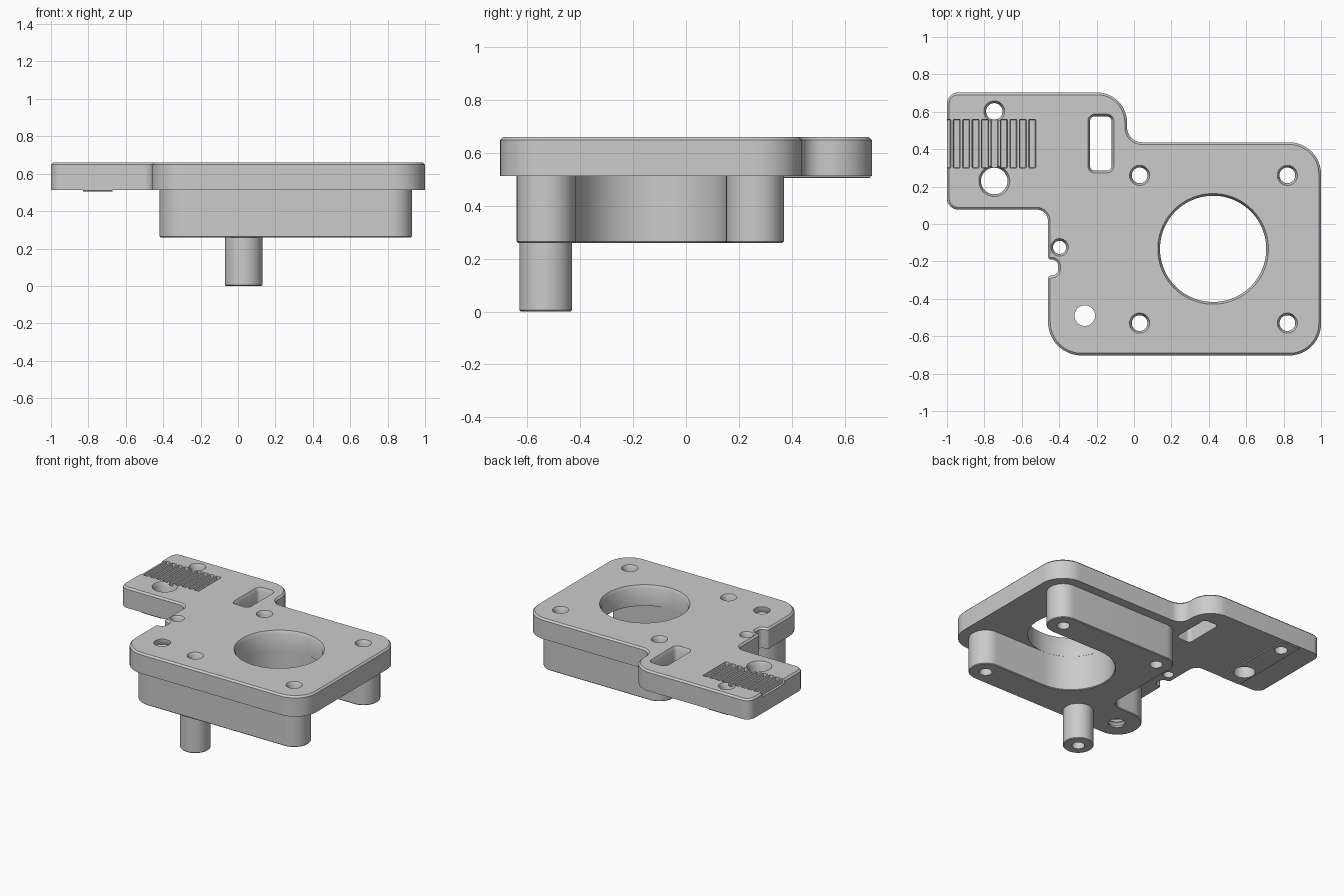
import bpy, bmesh
from math import sin, cos, pi, radians
from mathutils import Vector

if "Cube" in bpy.data.objects:
    bpy.data.objects.remove(bpy.data.objects["Cube"], do_unlink=True)

GREY = (0.6, 0.6, 0.6, 1)
grey = bpy.data.materials.new("plain_grey")
grey.use_nodes = True
grey.diffuse_color = GREY
grey.node_tree.nodes["Principled BSDF"].inputs["Base Color"].default_value = GREY

TOP, UNDER, BASE = 0.66, 0.513, 0.26
CHAMFER = 0.012
MOUTH = 0.022  # depth of the steep chamfer around openings


def loft(name, rings):
    """Skin a stack of matching closed rings, listed from low to high."""
    bm = bmesh.new()
    loops = [[bm.verts.new(p) for p in ring] for ring in rings]
    n = len(loops[0])
    for a, b in zip(loops, loops[1:]):
        for i in range(n):
            j = (i + 1) % n
            bm.faces.new((a[i], a[j], b[j], b[i]))
    bm.faces.new(loops[0][::-1])
    bm.faces.new(loops[-1])
    mesh = bpy.data.meshes.new(name)
    bm.to_mesh(mesh)
    bm.free()
    ob = bpy.data.objects.new(name, mesh)
    mesh.materials.append(grey)
    bpy.context.collection.objects.link(ob)
    return ob


def outline(corners, z, inset=0, steps=12):
    """Counter-clockwise right-angled outline with rounded corners (x, y, radius)."""
    ring = []
    for i, (x, y, r) in enumerate(corners):
        p = Vector((x, y))
        u = (Vector(corners[i - 1][:2]) - p).normalized()
        v = (Vector(corners[(i + 1) % len(corners)][:2]) - p).normalized()
        side = 1 if v.cross(u) > 0 else -1
        p += (u + v) * inset * side
        r -= inset * side
        c = p + (u + v) * r
        for k in range(steps + 1):
            a = k / steps * pi / 2
            q = c - (v * cos(a) + u * sin(a)) * r
            ring.append((q.x, q.y, z))
    return ring


def prism(name, corners, levels):
    return loft(name, [outline(corners, z, inset) for z, inset in levels])


def lathe(name, x, y, levels, sides=48):
    return loft(name, [[(x + r * cos(2 * pi * i / sides), y + r * sin(2 * pi * i / sides), z)
                        for i in range(sides)] for z, r in levels])


def rectangle(x0, x1, y0, y1, r):
    return [(x0, y0, r), (x1, y0, r), (x1, y1, r), (x0, y1, r)]


def hole(x, y, r, sides=48):
    """Through hole with a chamfered mouth at the top."""
    return lathe("hole_cutter", x, y, [(-0.1, r), (TOP - MOUTH, r), (TOP, r + CHAMFER),
                                       (TOP + 0.1, r + CHAMFER)], sides)


def cut(targets, cutters):
    for c in cutters:
        for t in targets:
            mod = t.modifiers.new("cut", "BOOLEAN")
            mod.operation, mod.solver, mod.object = "DIFFERENCE", "EXACT", c
            bpy.context.view_layer.objects.active = t
            bpy.ops.object.modifier_apply(modifier=mod.name)
    for c in cutters:
        bpy.data.objects.remove(c, do_unlink=True)


# Mounting plate with side tab and edge notch
plate = prism("mounting_plate", [
    (1, -0.703, 0.17), (1, 0.437, 0.17), (-0.037, 0.437, 0.08), (-0.037, 0.703, 0.16),
    (-1, 0.703, 0.06), (-1, 0.077, 0.06), (-0.46, 0.077, 0.06),
    (-0.46, -0.19, 0.016), (-0.405, -0.19, 0.035), (-0.405, -0.276, 0.035),
    (-0.46, -0.276, 0.016), (-0.46, -0.703, 0.18),
], [(UNDER, 0), (TOP - CHAMFER, 0), (TOP, CHAMFER)])

# Lower spacer: two arms around an open slot, plus a corner boss
spacer = prism("spacer_block", [
    (0.93, -0.64, 0.11), (0.93, -0.418, 0.11), (0.138, -0.418, 0.284),
    (0.138, 0.152, 0.284), (0.93, 0.152, 0.108), (0.93, 0.37, 0.108),
    (-0.08, 0.37, 0.11), (-0.08, -0.33, 0.08), (-0.42, -0.33, 0.15), (-0.42, -0.64, 0.15),
], [(BASE, 0.005), (BASE + 0.005, 0), (UNDER, 0)])

# Hollow standoff peg
peg = lathe("standoff_peg", 0.03, -0.53, [(0, 0.095), (0.005, 0.1), (BASE, 0.1)])

# Thin raised strip under the tab
strip = prism("tab_underside_strip", rectangle(-0.83, -0.67, 0.082, 0.698, 0.005),
              [(UNDER - 0.009, 0.004), (UNDER - 0.004, 0), (UNDER, 0)])

# Four screw holes on a square pattern
for x in (0.03, 0.82):
    for y in (-0.53, 0.26):
        cut([plate, spacer] + ([peg] if x < 0.1 and y < 0 else []), [hole(x, y, 0.042)])

# Large round opening and small edge hole
cut([plate], [hole(0.423, -0.133, 0.284, sides=96), hole(-0.398, -0.125, 0.035)])

# Threaded hole through the corner boss
pitch = 0.026
thread = [(BASE - 0.05, 0.055)]
for k in range(14):
    z = BASE + 0.007 + k * pitch
    thread += [(z, 0.055), (z + pitch / 2, 0.064)]
thread += [(TOP - 0.02, 0.055), (TOP + 0.1, 0.055)]
cut([plate, spacer], [lathe("thread_cutter", -0.263, -0.49, thread)])

# Tab holes and oblong window
cut([plate, strip], [hole(-0.747, 0.602, 0.044), hole(-0.747, 0.23, 0.071)])
window = rectangle(-0.235, -0.12, 0.285, 0.575, 0.025)
cut([plate], [prism("window_cutter", window, [
    (0.4, 0), (TOP - MOUTH, 0), (TOP, -CHAMFER), (TOP + 0.1, -CHAMFER)])])

# Row of belt tooth grooves running off the end of the tab
grooves = []
for k in range(10):
    x = -0.525 - 0.0505 * k
    grooves.append(prism("groove_cutter", rectangle(x - 0.038, x, 0.299, 0.56, 0.006),
                         [(TOP - 0.03, 0.004), (TOP, 0), (TOP + 0.1, 0)]))
cut([plate], grooves)

# Smooth curved walls, keep edges sharp
bpy.ops.object.select_all(action="DESELECT")
for ob in (plate, spacer, peg, strip):
    ob.select_set(True)
bpy.context.view_layer.objects.active = plate
bpy.ops.object.shade_smooth_by_angle(angle=radians(30))
